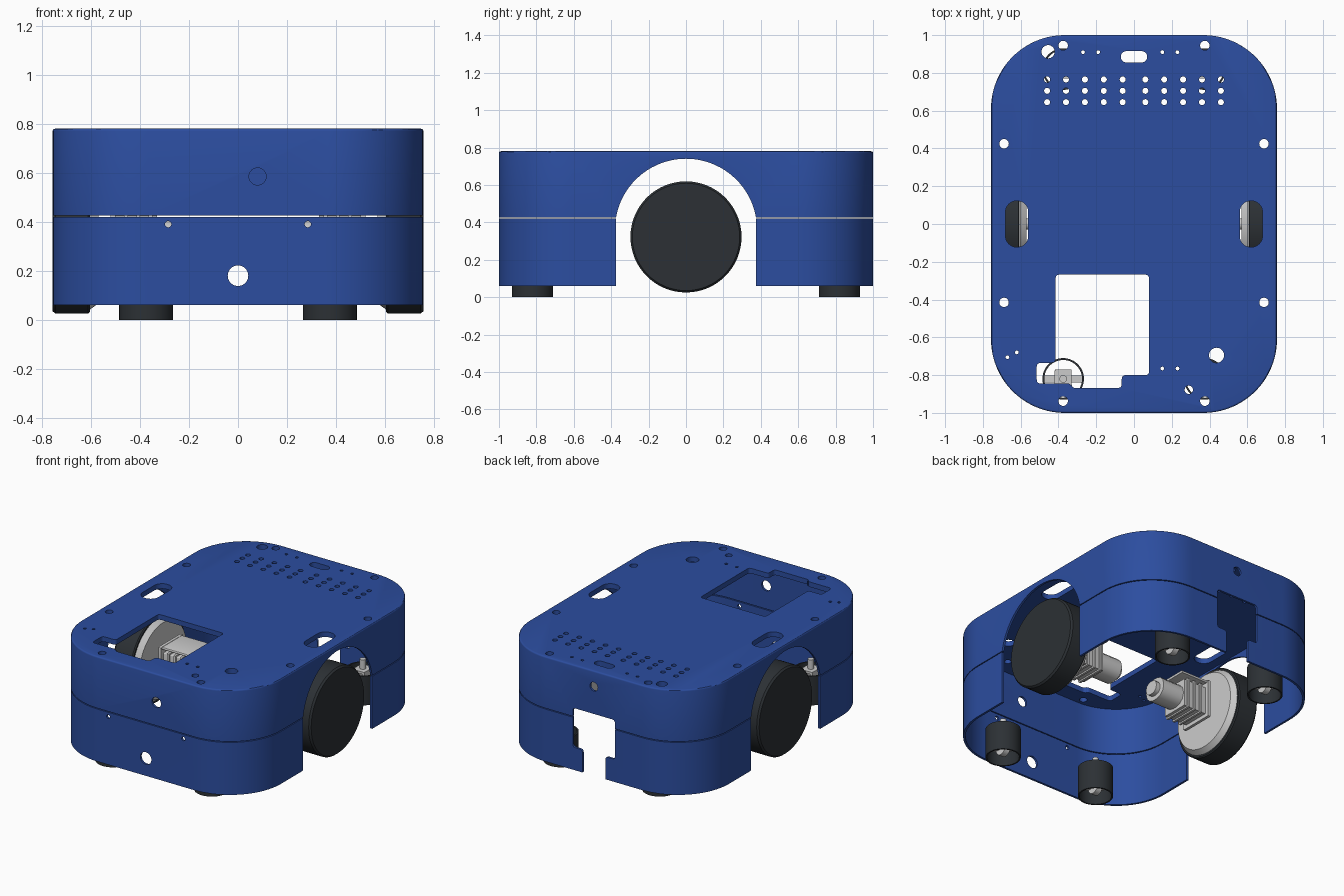
import bpy, bmesh, math
from mathutils import Vector

if "Cube" in bpy.data.objects:
    bpy.data.objects.remove(bpy.data.objects["Cube"])


def material(name, rgb):
    m = bpy.data.materials.new(name)
    m.diffuse_color = (*rgb, 1)
    m.use_nodes = True
    m.node_tree.nodes["Principled BSDF"].inputs["Base Color"].default_value = m.diffuse_color
    return m


BLUE = material("blue_shell", (0.025, 0.075, 0.35))
BLACK = material("black_rubber", (0.025, 0.03, 0.035))


def rrect(cx, cy, hx, hy, r, n=8):
    pts = []
    for k, (sx, sy) in enumerate([(1, 1), (-1, 1), (-1, -1), (1, -1)]):
        for i in range(n + 1):
            a = math.pi / 2 * (k + i / n)
            pts.append((cx + sx * (hx - r) + r * math.cos(a),
                        cy + sy * (hy - r) + r * math.sin(a)))
    return pts


def circle(cx, cy, r, n=32):
    return [(cx + r * math.cos(2 * math.pi * i / n),
             cy + r * math.sin(2 * math.pi * i / n)) for i in range(n)]


def fillet(corners, r, n=5):
    out = []
    for i, c in enumerate(corners):
        p = Vector(c)
        a = p + (Vector(corners[i - 1]) - p).normalized() * r
        b = p + (Vector(corners[(i + 1) % len(corners)]) - p).normalized() * r
        for k in range(n + 1):
            t = k / n
            out.append(tuple(a * (1 - t) ** 2 + p * 2 * t * (1 - t) + b * t * t))
    return out


def smooth(obj):
    bpy.ops.object.select_all(action='DESELECT')
    obj.select_set(True)
    bpy.context.view_layer.objects.active = obj
    bpy.ops.object.shade_smooth_by_angle(angle=math.radians(30))


def prism(name, outlines, lo, hi, axis='Z', mat=None, bevel=0):
    """Extrude 2D outlines along an axis; all end up in one object."""
    place = {'Z': lambda u, v, w: (u, v, w), 'X': lambda u, v, w: (w, u, v),
             'Y': lambda u, v, w: (u, w, v)}[axis]
    bm = bmesh.new()
    for pts in outlines:
        low = [bm.verts.new(place(u, v, lo)) for u, v in pts]
        high = [bm.verts.new(place(u, v, hi)) for u, v in pts]
        bm.faces.new(low)
        bm.faces.new(high)
        for i in range(len(pts)):
            bm.faces.new((low[i - 1], low[i], high[i], high[i - 1]))
    bmesh.ops.remove_doubles(bm, verts=bm.verts, dist=1e-5)
    bmesh.ops.recalc_face_normals(bm, faces=bm.faces)
    if bevel:
        k = 'XYZ'.index(axis)
        rim = [e for e in bm.edges if all(abs(v.co[k] - hi) < 1e-5 for v in e.verts)]
        bmesh.ops.bevel(bm, geom=rim, offset=bevel, segments=3, profile=0.5, affect='EDGES')
    me = bpy.data.meshes.new(name)
    bm.to_mesh(me)
    bm.free()
    obj = bpy.data.objects.new(name, me)
    bpy.context.collection.objects.link(obj)
    if mat:
        me.materials.append(mat)
    smooth(obj)
    return obj


def cut(obj, cutters):
    for c in cutters:
        c.hide_render = True
        m = obj.modifiers.new("cut", 'BOOLEAN')
        m.operation, m.solver, m.object = 'DIFFERENCE', 'EXACT', c
    dg = bpy.context.evaluated_depsgraph_get()
    me = bpy.data.meshes.new_from_object(obj.evaluated_get(dg))
    obj.modifiers.clear()
    obj.data = me
    for c in cutters:
        bpy.data.objects.remove(c)
    smooth(obj)


def lathe(name, loop, centre, axis='Z', mat=None, n=64):
    """Revolve a closed (radius, offset) loop about an axis."""
    bm = bmesh.new()
    rings = []
    for i in range(n):
        a = 2 * math.pi * i / n
        ring = []
        for r, h in loop:
            u, v = r * math.cos(a), r * math.sin(a)
            co = (u, v, h) if axis == 'Z' else (h, u, v)
            ring.append(bm.verts.new(Vector(co) + Vector(centre)))
        rings.append(ring)
    for i in range(n):
        for j in range(len(loop)):
            bm.faces.new((rings[i - 1][j - 1], rings[i][j - 1], rings[i][j], rings[i - 1][j]))
    bmesh.ops.remove_doubles(bm, verts=bm.verts, dist=1e-5)
    bmesh.ops.recalc_face_normals(bm, faces=bm.faces)
    me = bpy.data.meshes.new(name)
    bm.to_mesh(me)
    bm.free()
    obj = bpy.data.objects.new(name, me)
    bpy.context.collection.objects.link(obj)
    if mat:
        me.materials.append(mat)
    smooth(obj)
    return obj


# shell outlines and shared cutter shapes
outer = rrect(0, 0, 0.757, 1.0, 0.39, 20)
inner = rrect(0, 0, 0.742, 0.985, 0.375, 20)
arch = [(-0.375, -0.1), (0.375, -0.1)]
a0 = math.asin(0.06 / 0.38)
for i in range(41):
    a = a0 + (math.pi - 2 * a0) * i / 40
    arch.append((0.38 * math.cos(a), 0.36 + 0.38 * math.sin(a)))
rear_port = fillet([(-0.16, 0.215), (-0.087, 0.215), (-0.087, 0.0), (0.087, 0.0),
                    (0.087, 0.215), (0.16, 0.215), (0.16, 0.485), (-0.16, 0.485)], 0.02)

# top plate openings
window = fillet([(-0.415, -0.268), (0.08, -0.268), (0.08, -0.80), (-0.065, -0.80),
                 (-0.065, -0.868), (-0.33, -0.868), (-0.33, -0.845), (-0.515, -0.845),
                 (-0.515, -0.735), (-0.415, -0.735)], 0.011 * 2)
openings = [window, rrect(0, 0.885, 0.07, 0.03, 0.03)]
openings += [rrect(s * 0.62, 0, 0.06, 0.122, 0.058) for s in (-1, 1)]
openings += [circle(s * x, y, 0.016, 16) for s in (-1, 1) for x in (0.06, 0.16, 0.26, 0.36, 0.46)
             for y in (0.645, 0.705, 0.765)]
openings += [circle(s * x, y, 0.025, 24) for s in (-1, 1)
             for x, y in ((0.375, 0.945), (0.375, -0.938), (0.688, 0.425), (0.688, -0.415))]
openings += [circle(x, y, 0.01, 12) for x, y in
             ((-0.27, 0.91), (-0.19, 0.91), (0.15, 0.91), (0.23, 0.91), (0.15, -0.765),
              (0.23, -0.765), (-0.67, -0.705), (-0.62, -0.68))]
openings += [circle(-0.455, 0.912, 0.035), circle(0.437, -0.695, 0.04), circle(0.29, -0.878, 0.022)]

# upper shell with top plate
upper = prism("upper_shell", [outer], 0.426, 0.78, mat=BLUE, bevel=0.01)
cut(upper, [prism("c", [inner], 0.2, 0.745),
            prism("c", [arch], -1, 1, 'X'),
            prism("c", openings, 0.7, 0.9),
            prism("c", [circle(0.08, 0.585, 0.035)], -1.1, -0.8, 'Y'),
            prism("c", [rear_port, circle(0, 0.672, 0.03)], 0.8, 1.1, 'Y')])

# lower shell skirt
lower = prism("lower_shell", [outer], 0.06, 0.42, mat=BLUE)
cut(lower, [prism("c", [inner], -0.2, 0.6),
            prism("c", [arch], -1, 1, 'X'),
            prism("c", [circle(0, 0.18, 0.042)] + [circle(s * 0.285, 0.39, 0.013, 16)
                                                   for s in (-1, 1)], -1.1, -0.8, 'Y'),
            prism("c", [rear_port], 0.8, 1.1, 'Y')])

# drive wheels and gear motors, one per side
for s, side in ((-1, "left"), (1, "right")):
    hub = (0, 0, 0.322)
    lathe(side + "_tyre", [(0, s * 0.605), (0.29, s * 0.605), (0.297, s * 0.612),
                           (0.297, s * 0.745), (0.287, s * 0.757), (0, s * 0.757)], hub, 'X', BLACK)
    lathe(side + "_wheel_disc", [(0, s * 0.57), (0.255, s * 0.57), (0.28, s * 0.604),
                                 (0, s * 0.604)], hub, 'X')
    lathe(side + "_motor_shaft", [(0, s * 0.5), (0.03, s * 0.5), (0.03, s * 0.57),
                                  (0, s * 0.57)], hub, 'X', n=24)

    def block(name, x0, x1, y, z, hy, hz, r=0.006):
        return prism(side + name, [rrect(y, z, hy, hz, r, 3)], min(s * x0, s * x1),
                     max(s * x0, s * x1), 'X')

    block("_mount_plate", 0.50, 0.52, 0, 0.34, 0.12, 0.13)
    block("_gearbox", 0.33, 0.50, 0, 0.33, 0.095, 0.095)
    for k in range(3):
        block("_gearbox_rib", 0.35 + 0.05 * k, 0.365 + 0.05 * k, 0, 0.33, 0.105, 0.105)
    block("_motor_body", 0.17, 0.33, 0, 0.33, 0.085, 0.075, 0.07)
    block("_motor_cap", 0.14, 0.17, 0, 0.33, 0.05, 0.045, 0.04)
    block("_bracket_plate", 0.30, 0.52, 0, 0.46, 0.11, 0.008)

# corner casters: open sleeves with a small fork and stem inside
for sx in (-1, 1):
    for sy, end in ((-1, "front"), (1, "rear")):
        x, y = sx * 0.375, sy * 0.82
        lathe(end + "_caster_sleeve", [(0.1, 0), (0.11, 0), (0.11, 0.2), (0.1, 0.2)],
              (x, y, 0), 'Z', BLACK, 48)
        prism(end + "_caster_crossbar", [rrect(x, y, 0.102, 0.018, 0.004, 2)], 0.10, 0.13)
        prism(end + "_caster_fork", [rrect(x + s * 0.035, y, 0.01, 0.05, 0.006, 3)
                                     for s in (-1, 1)], 0.05, 0.19)
        prism(end + "_caster_bridge", [rrect(x, y, 0.045, 0.05, 0.01, 3)], 0.19, 0.205)
        prism(end + "_caster_stem", [circle(x, y, 0.02, 20)], 0.205, 0.27)
        prism(end + "_caster_roller", [circle(y, 0.06, 0.045, 28)], x - 0.02, x + 0.02, 'X')
